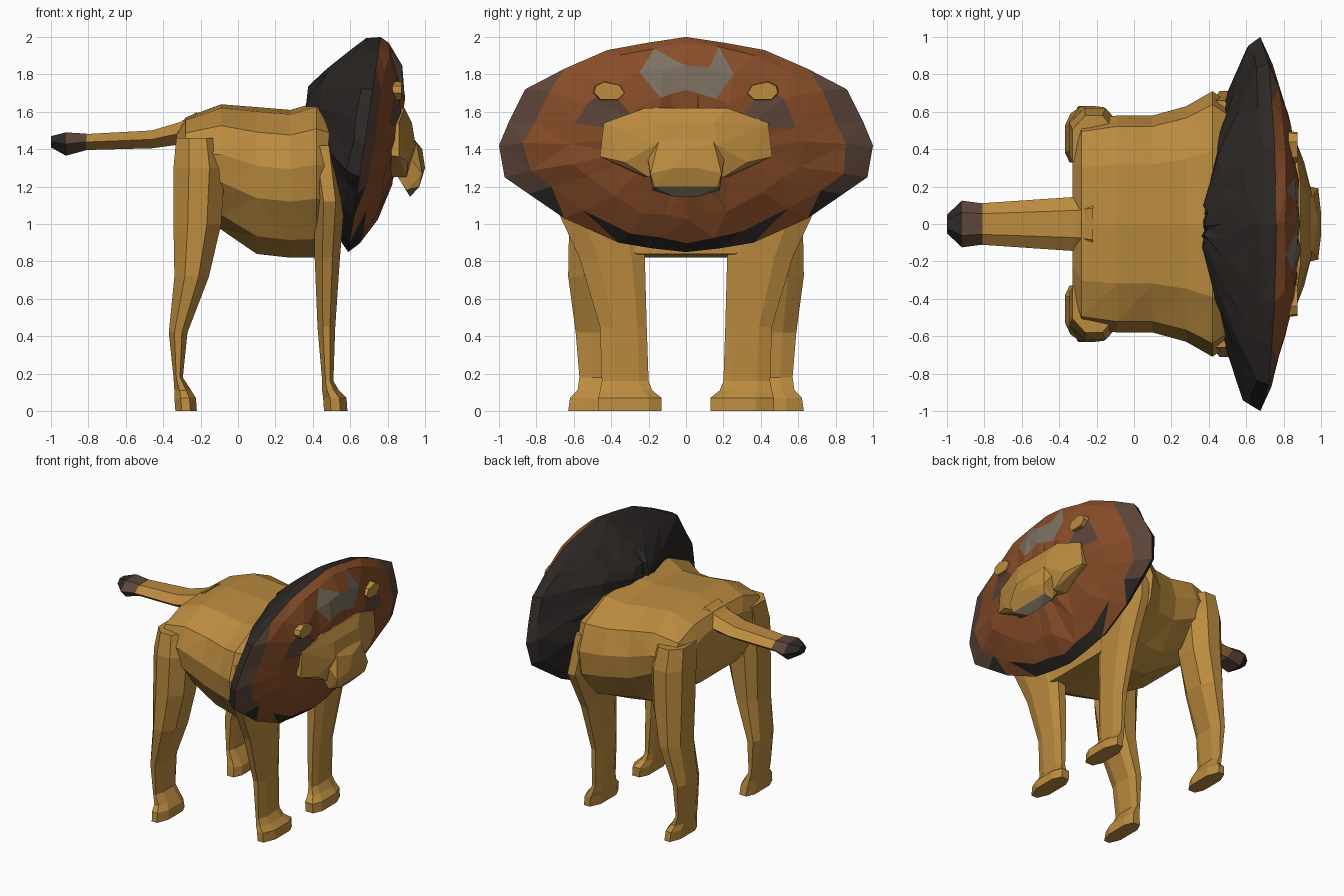
import bpy, bmesh, random
from mathutils import Vector

if "Cube" in bpy.data.objects:
    bpy.data.objects.remove(bpy.data.objects["Cube"])

random.seed(4)


def mat(name, rgb):
    m = bpy.data.materials.new(name)
    m.diffuse_color = (*rgb, 1)
    m.use_nodes = True
    m.node_tree.nodes["Principled BSDF"].inputs["Base Color"].default_value = m.diffuse_color
    return m


GOLD = mat("gold_fur", (0.50, 0.26, 0.05))
RUST = mat("rust_fur", (0.25, 0.075, 0.022))
DARK = mat("dark_fur", (0.025, 0.021, 0.019))
BROWN = mat("brown_fur", (0.11, 0.06, 0.042))
GREY = mat("grey_fur", (0.20, 0.165, 0.12))


def finish(bm, name, mats, pick=None, tri=False):
    if tri:
        bmesh.ops.triangulate(bm, faces=bm.faces[:])
    bmesh.ops.recalc_face_normals(bm, faces=bm.faces[:])
    if pick:
        for f in bm.faces:
            f.material_index = pick(f.calc_center_median())
    me = bpy.data.meshes.new(name)
    bm.to_mesh(me)
    bm.free()
    for m in mats:
        me.materials.append(m)
    ob = bpy.data.objects.new(name, me)
    bpy.context.collection.objects.link(ob)
    return ob


def loft(name, rings, mats, pick=None, tri=False):
    """Skin a list of equal-length point rings and cap both ends."""
    bm = bmesh.new()
    vs = [[bm.verts.new(p) for p in r] for r in rings]
    n = len(vs[0])
    for a, b in zip(vs, vs[1:]):
        for i in range(n):
            j = (i + 1) % n
            bm.faces.new((a[i], a[j], b[j], b[i]))
    bm.faces.new(vs[0])
    bm.faces.new(vs[-1])
    return finish(bm, name, mats, pick, tri)


def hull(name, pts, mats, pick=None, mirror=True):
    """Faceted solid around points, mirrored over y = 0."""
    bm = bmesh.new()
    for x, y, z in pts:
        bm.verts.new((x, y, z))
        if mirror and y:
            bm.verts.new((x, -y, z))
    res = bmesh.ops.convex_hull(bm, input=bm.verts[:])
    junk = [v for v in res["geom_interior"] if isinstance(v, bmesh.types.BMVert)]
    bmesh.ops.delete(bm, geom=junk, context='VERTS')
    return finish(bm, name, mats, pick)


def mirrored(half):
    """Close a half outline (starting and ending on the axis)."""
    return half + [(-a, b) for a, b in half[-2:0:-1]]


# Torso: x, half width, bottom, top
BODY = mirrored([(0, 1), (0.55, 0.97), (0.9, 0.83), (1, 0.6), (0.96, 0.38), (0.72, 0.12), (0.42, 0), (0, 0)])
loft("torso", [[(x, w * a, lo + (hi - lo) * b) for a, b in BODY] for x, w, lo, hi in [
    (-0.33, 0.40, 1.18, 1.48), (-0.28, 0.55, 1.08, 1.57), (-0.09, 0.58, 0.97, 1.64),
    (0.10, 0.58, 0.84, 1.625), (0.28, 0.63, 0.82, 1.61), (0.42, 0.71, 0.82, 1.65),
    (0.54, 0.62, 0.84, 1.60)]], [GOLD], tri=True)

# Legs: z, x min, x max, y inner, y outer
FRONT = [(0, 0.46, 0.585, 0.13, 0.47), (0.07, 0.455, 0.58, 0.13, 0.47), (0.11, 0.45, 0.54, 0.18, 0.46),
         (0.16, 0.45, 0.51, 0.20, 0.45), (0.45, 0.425, 0.52, 0.21, 0.46), (0.82, 0.41, 0.545, 0.22, 0.57),
         (1.12, 0.41, 0.57, 0.25, 0.71), (1.42, 0.36, 0.54, 0.33, 0.66)]
HIND = [(0, -0.335, -0.22, 0.30, 0.63), (0.07, -0.34, -0.225, 0.31, 0.62), (0.11, -0.34, -0.25, 0.32, 0.58),
        (0.18, -0.345, -0.295, 0.33, 0.57), (0.42, -0.37, -0.27, 0.33, 0.59), (0.72, -0.34, -0.155, 0.33, 0.63),
        (1.0, -0.345, -0.09, 0.32, 0.625), (1.3, -0.345, -0.07, 0.30, 0.62), (1.46, -0.33, -0.10, 0.28, 0.58)]


def leg_ring(s, z, x0, x1, y0, y1):
    shape = [(0.25, 0), (0.75, 0), (1, 0.2), (1, 0.72), (0.7, 1), (0.3, 1), (0, 0.75), (0, 0.2)]
    return [(x0 + (x1 - x0) * u, s * (y0 + (y1 - y0) * v), z) for u, v in shape]


for s, side in ((1, "left"), (-1, "right")):
    loft("front_leg_" + side, [leg_ring(s, *r) for r in FRONT], [GOLD])
    loft("hind_leg_" + side, [leg_ring(s, *r) for r in HIND], [GOLD])

# Tail with dark tuft: x, half width, bottom, top
HEX = [(1, 0.5), (0.5, 1), (-0.5, 1), (-1, 0.5), (-0.5, 0), (0.5, 0)]


def tail_ring(x, w, lo, hi):
    return [(x, w * a, lo + (hi - lo) * b) for a, b in HEX]


loft("tail", [tail_ring(*r) for r in [(-0.22, 0.17, 1.42, 1.60), (-0.31, 0.145, 1.425, 1.545),
     (-0.46, 0.135, 1.405, 1.50), (-0.83, 0.11, 1.395, 1.48)]], [GOLD])
loft("tail_tuft", [tail_ring(*r) for r in [(-0.81, 0.11, 1.395, 1.483), (-0.92, 0.125, 1.365, 1.49),
     (-1.0, 0.05, 1.41, 1.47)]], [DARK, BROWN], lambda c: int(c.x > -0.88))

# Mane: a tilted, pointed-oval disc, dark behind and rust in front
OVAL = mirrored([(0, .58), (.2, .55), (.42, .51), (.65, .41), (.86, .30), (.95, .12), (1, 0), (.97, -.17),
                 (.84, -.26), (.65, -.39), (.36, -.52), (.18, -.55), (0, -.57)])


def mane_ring(k, x, sy, sz, zc):
    out = []
    for y, dz in OVAL:
        z = zc + dz * sz
        j = 0 if k == 4 else 0.013
        out.append((x + 0.15 * (z - 1.42) + random.uniform(-j, j),
                    y * sy + random.uniform(-j, j), z + random.uniform(-j, j)))
    return out


def mane_colour(c):
    t = c.x - 0.15 * (c.z - 1.42)
    if t < 0.685:
        return 1
    if t < 0.725 and (abs(c.y) > 0.72 or c.z < 1.0):
        return 2 if c.z > 1.15 else 1
    if abs(c.y) < 0.2 and 1.58 < c.z < 1.88:
        return 3
    if 0.36 < abs(c.y) < 0.56 and 1.56 < c.z < 1.70:
        return 2
    return 0


MANE = [(0.34, .13, .25, 1.6), (0.41, .42, .45, 1.57), (0.52, .72, .75, 1.50), (0.61, .96, .92, 1.45),
        (0.675, 1, 1, 1.42), (0.73, .86, .92, 1.43), (0.80, .62, .72, 1.44), (0.85, .35, .42, 1.46)]
loft("mane", [mane_ring(k, *r) for k, r in enumerate(MANE)], [RUST, DARK, BROWN, GREY], mane_colour, tri=True)

# Face plate and drooping muzzle
hull("face", [(0.82, 0.20, 1.60), (0.89, 0.22, 1.62), (0.80, 0.43, 1.53), (0.86, 0.44, 1.54), (0.79, 0.45, 1.37),
              (0.86, 0.46, 1.36), (0.91, 0.33, 1.33), (0.93, 0.15, 1.54), (0.95, 0.17, 1.42),
              (0.80, 0.22, 1.25), (0.90, 0.20, 1.25)], [GOLD])
hull("muzzle", [(0.88, 0.12, 1.53), (0.955, 0.15, 1.43), (0.985, 0, 1.40), (1.0, 0.06, 1.30), (0.985, 0.19, 1.27),
                (0.90, 0.21, 1.38), (0.97, 0.17, 1.20), (0.92, 0.06, 1.145), (0.90, 0.18, 1.18),
                (0.85, 0.18, 1.26)], [GOLD, GREY], lambda c: int(c.z < 1.2))

# Ears
for s, side in ((1, "left"), (-1, "right")):
    rim = [(-.09, -.01), (-.06, .035), (.03, .055), (.08, .03), (.09, -.01), (.05, -.05), (-.05, -.05)]
    pts = [(0.80, s * (0.41 + a), 1.71 + b) for a, b in rim]
    pts += [(0.875, s * (0.41 + a * 0.9), 1.71 + b * 0.9) for a, b in rim]
    hull("ear_" + side, pts, [GOLD], mirror=False)
